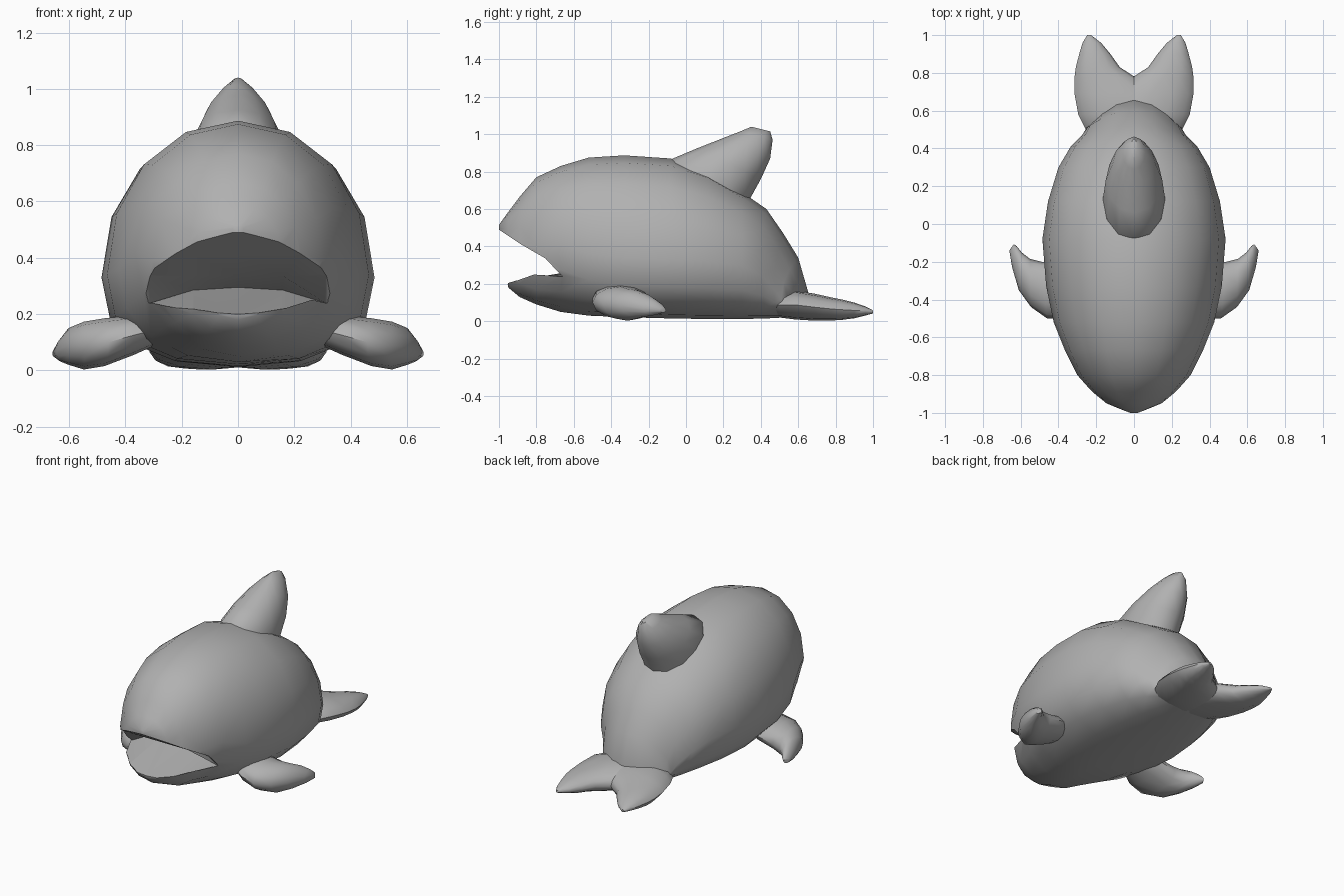
import bpy, bmesh
from math import sin, cos, pi, radians, copysign
from mathutils import Vector

if "Cube" in bpy.data.objects:
    bpy.data.objects.remove(bpy.data.objects["Cube"])

# Dark grey for the whole model
grey = bpy.data.materials.new("dark_grey")
grey.diffuse_color = (.44, .44, .44, 1)
grey.use_nodes = True
grey.node_tree.nodes["Principled BSDF"].inputs["Base Color"].default_value = grey.diffuse_color


def loft(name, rings):
    """Skin a list of equal-length rings and cap both ends."""
    bm = bmesh.new()
    vs = [[bm.verts.new(p) for p in r] for r in rings]
    n = len(vs[0])
    for a, b in zip(vs, vs[1:]):
        for i in range(n):
            j = (i + 1) % n
            bm.faces.new((a[i], a[j], b[j], b[i]))
    bm.faces.new(vs[0])
    bm.faces.new(vs[-1])
    bmesh.ops.recalc_face_normals(bm, faces=bm.faces)
    me = bpy.data.meshes.new(name)
    bm.to_mesh(me)
    bm.free()
    me.materials.append(grey)
    ob = bpy.data.objects.new(name, me)
    bpy.context.collection.objects.link(ob)
    return ob


def smooth(ob, angle=50):
    bpy.ops.object.select_all(action='DESELECT')
    ob.select_set(True)
    bpy.context.view_layer.objects.active = ob
    bpy.ops.object.shade_smooth_by_angle(angle=radians(angle))


def body_ring(y, w, top, mid, bot, low=.8, bend=0, n=16):
    """Rounded section, boxier below; bend sweeps its sides forward."""
    ring = []
    for k in range(n):
        c, s = cos(2 * pi * k / n), sin(2 * pi * k / n)
        e = .96 if s >= 0 else low
        h = top - mid if s >= 0 else mid - bot
        x = copysign(abs(c) ** e, c)
        ring.append((w * x, y - bend * x * x, mid + h * copysign(abs(s) ** e, s)))
    return ring


def fin_ring(p, q, thick, n=12):
    """Elliptical section between two edge points with a thickness vector."""
    p, q, t = Vector(p), Vector(q), Vector(thick)
    m, a = (p + q) / 2, (q - p) / 2
    return [m + a * cos(2 * pi * k / n) + t * sin(2 * pi * k / n) for k in range(n)]


# Body: y, half width, top, widest height, bottom, lower roundness, bend
body = loft("body", [body_ring(*r) for r in (
    (-1.00, .02, .515, .50, .47),
    (-.95, .15, .585, .43, .18, .85),
    (-.89, .22, .665, .41, .13, .85),
    (-.80, .30, .77, .39, .09, .9),
    (-.67, .365, .83, .41, .05, 1.02),
    (-.52, .425, .875, .36, .03, .9),
    (-.33, .465, .887, .34, .022),
    (-.08, .485, .87, .33, .015),
    (.12, .455, .80, .32, .012),
    (.30, .40, .69, .30, .012),
    (.43, .335, .60, .24, .015, .8, .02),
    (.52, .275, .47, .17, .02, .8, .05),
    (.60, .25, .34, .12, .025, .8, .09),
    (.655, .23, .15, .09, .03, .8, .13))])

# Mouth: wedge cutter, deeper in the middle
cutter = loft("mouth_cutter", [
    [(x, -1.2, .655), (x, -1.0, .49), (x, -.88, .41), (x, -.75, .335),
     (x, ay, az), (x, -.95, lip), (x, -1.2, lip - .04)]
    for x, ay, az, lip in ((-.6, -.70, .25, .24), (-.31, -.66, .24, .235),
                           (-.16, -.5, .285, .21), (0, -.45, .295, .2),
                           (.16, -.5, .285, .21), (.31, -.66, .24, .235),
                           (.6, -.70, .25, .24))])
cutter.hide_render = True
mod = body.modifiers.new("mouth", 'BOOLEAN')
mod.operation = 'DIFFERENCE'
mod.solver = 'EXACT'
mod.object = cutter
bpy.context.view_layer.objects.active = body
bpy.ops.object.modifier_apply(modifier=mod.name)
bpy.data.objects.remove(cutter)
smooth(body, 45)

# Dorsal fin: front y/z, back y/z, half thickness
smooth(loft("dorsal_fin", [
    fin_ring((0, a, b), (0, c, d), (w, 0, 0)) for a, b, c, d, w in (
        (-.10, .80, .32, .60, .17),
        (-.08, .866, .345, .66, .165),
        (.06, .925, .40, .76, .15),
        (.20, .98, .45, .87, .11),
        (.29, 1.015, .463, .97, .06),
        (.35, 1.04, .45, 1.015, .018))]))

for side, sx in (("right", 1), ("left", -1)):
    # Side flippers: leading x/y, trailing x/y, centre height, half thickness
    smooth(loft(side + "_flipper", [
        fin_ring((sx * a, b, z), (sx * c, d, z), (0, 0, h)) for a, b, c, d, z, h in (
            (.27, -.44, .27, -.24, .15, .05),
            (.37, -.50, .37, -.20, .125, .07),
            (.46, -.50, .49, -.20, .10, .085),
            (.545, -.44, .55, -.185, .088, .085),
            (.61, -.35, .595, -.15, .085, .065),
            (.645, -.23, .62, -.118, .07, .038),
            (.66, -.14, .637, -.107, .06, .014))]))
    # Tail flukes: y, inner x, outer x, centre height, half thickness
    smooth(loft(side + "_tail_fluke", [
        fin_ring((sx * a, y, z), (sx * b, y, z), (0, 0, h)) for y, a, b, z, h in (
            (.44, -.18, .20, .085, .05),
            (.50, -.20, .255, .088, .068),
            (.58, -.20, .295, .088, .078),
            (.69, -.14, .315, .075, .072),
            (.775, -.01, .315, .066, .062),
            (.83, .075, .308, .062, .055),
            (.90, .125, .29, .058, .042),
            (.96, .175, .272, .055, .024),
            (1.0, .228, .248, .05, .008))]))
